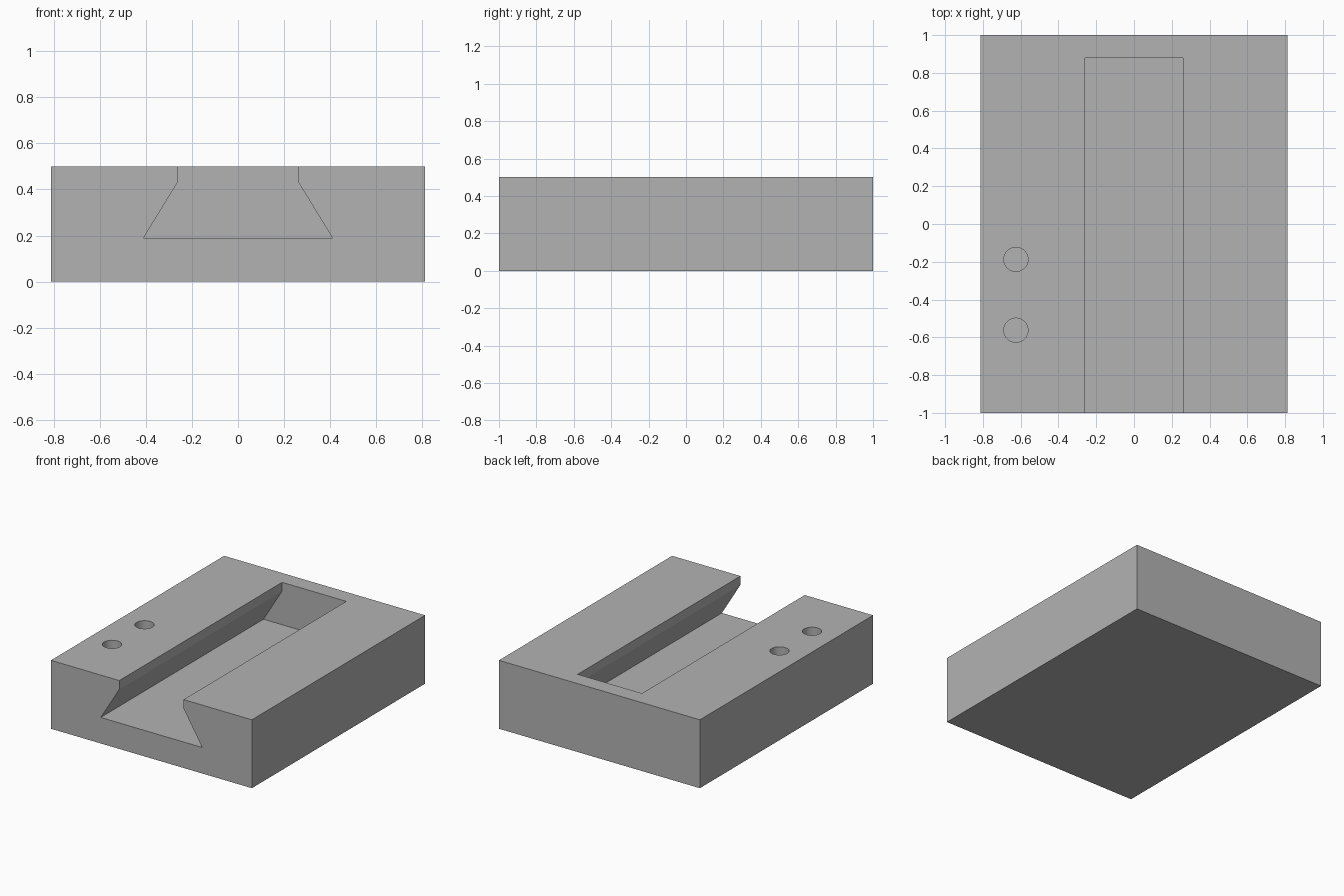
import bpy
import bmesh
import math

cube = bpy.data.objects.get("Cube")
if cube:
    bpy.data.objects.remove(cube, do_unlink=True)

HALF_W, HALF_L, HEIGHT = 0.8125, 1.0, 0.5

grey = bpy.data.materials.new("plain grey")
grey.use_nodes = True
colour = (0.45, 0.45, 0.45, 1)
grey.diffuse_color = colour
grey.node_tree.nodes["Principled BSDF"].inputs["Base Color"].default_value = colour


def prism(name, profile, y0, y1):
    """Extrude an x-z profile from y0 to y1."""
    bm = bmesh.new()
    face = bm.faces.new([bm.verts.new((x, y0, z)) for x, z in profile])
    ext = bmesh.ops.extrude_face_region(bm, geom=[face])
    verts = [v for v in ext["geom"] if isinstance(v, bmesh.types.BMVert)]
    bmesh.ops.translate(bm, verts=verts, vec=(0, y1 - y0, 0))
    bmesh.ops.recalc_face_normals(bm, faces=bm.faces)
    mesh = bpy.data.meshes.new(name)
    bm.to_mesh(mesh)
    bm.free()
    mesh.materials.append(grey)
    obj = bpy.data.objects.new(name, mesh)
    bpy.context.collection.objects.link(obj)
    return obj


def mirrored(right_side):
    return right_side + [(-x, z) for x, z in reversed(right_side)]


# Solid block
block = prism("dovetail_block", mirrored([(HALF_W, 0), (HALF_W, HEIGHT)]), -HALF_L, HALF_L)

# Dovetail slot, open at the front and closed at the back
slot = prism("slot_cutter", mirrored([(0.41, 0.19), (0.26, 0.435), (0.26, 0.6)]), -1.1, 0.88)
cutters = [slot]

# Two blind holes beside the slot
for y in (-0.1875, -0.5625):
    bpy.ops.mesh.primitive_cylinder_add(vertices=48, radius=0.064, depth=0.5,
                                        location=(-0.625, y, HEIGHT))
    hole = bpy.context.object
    hole.name = "hole_cutter"
    hole.data.materials.append(grey)
    cutters.append(hole)

for cutter in cutters:
    mod = block.modifiers.new(cutter.name, "BOOLEAN")
    mod.operation = "DIFFERENCE"
    mod.solver = "EXACT"
    mod.object = cutter

# Bake the cuts, then remove the cutters
bpy.ops.object.select_all(action="DESELECT")
block.select_set(True)
bpy.context.view_layer.objects.active = block
for mod in list(block.modifiers):
    bpy.ops.object.modifier_apply(modifier=mod.name)
for cutter in cutters:
    bpy.data.objects.remove(cutter, do_unlink=True)

bpy.ops.object.shade_smooth_by_angle(angle=math.radians(25))
